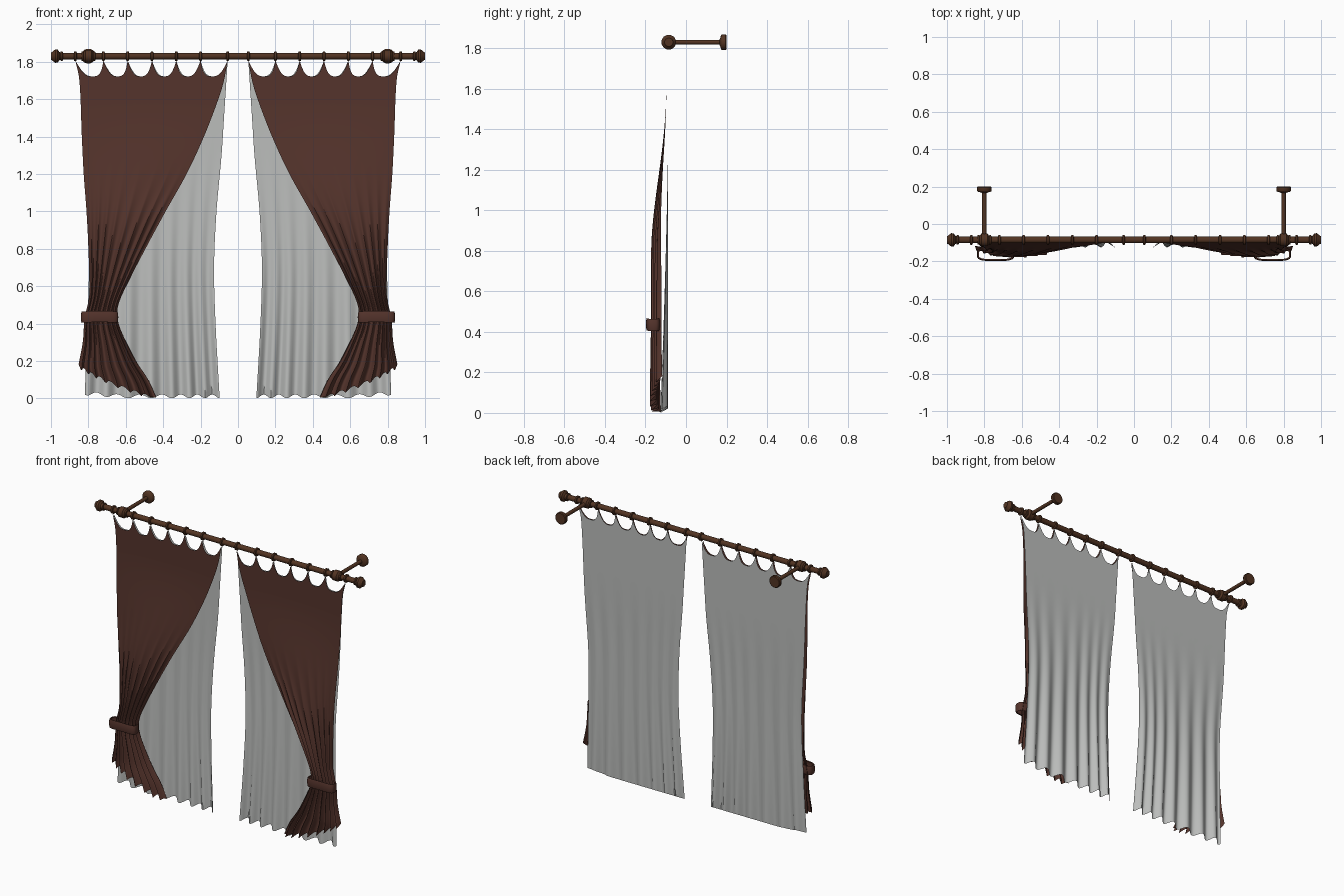
import bpy, bmesh, math
from mathutils import Matrix, Vector

if "Cube" in bpy.data.objects:
    bpy.data.objects.remove(bpy.data.objects["Cube"], do_unlink=True)


def material(name, rgb):
    m = bpy.data.materials.new(name)
    m.use_nodes = True
    m.diffuse_color = (*rgb, 1)
    bsdf = m.node_tree.nodes["Principled BSDF"]
    bsdf.inputs["Base Color"].default_value = (*rgb, 1)
    bsdf.inputs["Roughness"].default_value = 0.8
    return m


WOOD = material("dark wood", (0.085, 0.034, 0.016))
DRAPE = material("brown fabric", (0.090, 0.034, 0.025))
SHEER = material("pale grey fabric", (0.50, 0.51, 0.50))

ROD_Y, ROD_Z = -0.085, 1.83
RINGS = [0.055, 0.20, 0.33, 0.46, 0.59, 0.72, 0.87]


def finish(name, bm, mat, angle=40):
    me = bpy.data.meshes.new(name)
    bm.to_mesh(me)
    bm.free()
    ob = bpy.data.objects.new(name, me)
    bpy.context.collection.objects.link(ob)
    me.materials.append(mat)
    bpy.ops.object.select_all(action='DESELECT')
    ob.select_set(True)
    bpy.context.view_layer.objects.active = ob
    bpy.ops.object.shade_smooth_by_angle(angle=math.radians(angle))
    return ob


def lathe(name, profile, axis, origin, segments=12, mat=WOOD):
    """Turn (distance along axis, radius) pairs about an axis, with end caps."""
    bm = bmesh.new()
    rot = Vector((0, 0, 1)).rotation_difference(Vector(axis)).to_matrix().to_4x4()
    loops = []
    for t, r in profile:
        loops.append([bm.verts.new((r * math.cos(a), r * math.sin(a), t))
                      for a in (2 * math.pi * (i + 0.5) / segments for i in range(segments))])
    for a, b in zip(loops, loops[1:]):
        for i in range(segments):
            j = (i + 1) % segments
            bm.faces.new((a[i], a[j], b[j], b[i]))
    bm.faces.new(loops[0][::-1])
    bm.faces.new(loops[-1])
    bmesh.ops.transform(bm, matrix=Matrix.Translation(origin) @ rot, verts=bm.verts)
    return finish(name, bm, mat)


def smoothstep(a, b, x):
    t = min(1, max(0, (x - a) / (b - a)))
    return t * t * (3 - 2 * t)


def curve(points):
    """Smooth function through (z, x) points listed from low to high z."""
    def slope(i):
        a, b = points[max(i - 1, 0)], points[min(i + 1, len(points) - 1)]
        return (b[1] - a[1]) / (b[0] - a[0])

    def f(z):
        z = min(points[-1][0], max(points[0][0], z))
        i = 0
        while i < len(points) - 2 and z > points[i + 1][0]:
            i += 1
        (z0, x0), (z1, x1) = points[i], points[i + 1]
        h = z1 - z0
        t = (z - z0) / h
        return (x0 * (1 + 2 * t) * (1 - t) ** 2 + slope(i) * h * t * (1 - t) ** 2
                + x1 * t * t * (3 - 2 * t) + slope(i + 1) * h * t * t * (t - 1))
    return f


def panel(name, side, inner, outer, hem, depth, mat, per=16, rows=60):
    """Cloth sheet hung in swags between the rings, with shaped side edges."""
    bm = bmesh.new()
    cols = []
    for k in range(len(RINGS) - 1):
        last = k == len(RINGS) - 2
        for s in range(per + (1 if last else 0)):
            t = 0.5 - 0.5 * math.cos(math.pi * s / per)
            x = RINGS[k] + (RINGS[k + 1] - RINGS[k]) * t
            cols.append(((x - RINGS[0]) / (RINGS[-1] - RINGS[0]),
                         1.722 + 0.085 * abs(2 * t - 1) ** 3.2))
    grid = []
    for u, top in cols:
        line = []
        for r in range(rows + 1):
            z = top + (hem(u) - top) * r / rows
            a, b = inner(z), outer(z)
            line.append(bm.verts.new((side * (a + (b - a) * u), depth(u, z), z)))
        grid.append(line)
    for a, b in zip(grid, grid[1:]):
        for r in range(rows):
            q = (a[r], a[r + 1], b[r + 1], b[r])
            bm.faces.new(q if side > 0 else q[::-1])
    return finish(name, bm, mat, 60)


# Edge lines of the gathered drape and of the straight sheer
drape_inner = curve([(0, .435), (.1, .48), (.2, .545), (.35, .62), (.43, .645), (.5, .64), (.6, .598),
                     (.8, .495), (1, .387), (1.2, .275), (1.4, .182), (1.6, .105), (1.7, .075), (1.81, .055)])
drape_outer = curve([(.17, .855), (.3, .83), (.43, .82), (.55, .795), (.8, .80), (1, .81),
                     (1.2, .825), (1.4, .835), (1.7, .848), (1.81, .87)])
sheer_inner = curve([(0, .098), (.4, .12), (.7, .128), (1, .115), (1.3, .088), (1.5, .075), (1.81, .055)])
sheer_outer = curve([(0, .82), (.4, .805), (.8, .797), (1.2, .82), (1.7, .845), (1.81, .87)])


def drape_fold(u):
    return 1 - 2 * abs(math.sin(math.pi * (8 * u + 0.25 * math.sin(7 * u) + 0.3)))


def drape_depth(u, z):
    b = 1 - smoothstep(.8, 1.6, z)
    amp = .012 * (1 - smoothstep(.6, 1.3, z)) + .006 * (1 - smoothstep(.05, .4, z))
    return -.097 - b * (.046 + .026 * math.sin(math.pi * u) - .010 * u) - amp * drape_fold(u)


def sheer_fold(u):
    return math.cos(2 * math.pi * (7.5 * u + 0.35 * math.sin(5 * u)))


def sheer_depth(u, z):
    g = max(0, 1 - z / 1.4)
    return -.088 - .020 * g ** 1.4 * (1 + .9 * sheer_fold(u))


def drape_hem(u):
    return .004 + .166 * u ** 1.3 - .012 * drape_fold(u) * min(1, u * 5)


def sheer_hem(u):
    return .011 - .010 * sheer_fold(u) + .015 * smoothstep(.7, 1, u)


# Pole with its rings
lathe("curtain_pole", [(-.95, .018), (.95, .018)], (1, 0, 0), (0, ROD_Y, ROD_Z))

for side, label in ((1, "left"), (-1, "right")):
    ax = (side, 0, 0)
    # Turned finial on the pole end
    lathe(label + "_finial",
          [(.935, .018), (.938, .026), (.947, .026), (.950, .021), (.955, .022), (.964, .036),
           (.977, .037), (.990, .027), (.993, .023), (1.0, .021)], ax, (0, ROD_Y, ROD_Z))
    # Wall bracket: collar on the pole, arm and wall plate
    lathe(label + "_bracket_collar",
          [(.762, .018), (.764, .026), (.772, .027), (.775, .023), (.784, .035), (.816, .035),
           (.825, .023), (.828, .027), (.836, .026), (.838, .018)], ax, (0, ROD_Y, ROD_Z))
    lathe(label + "_bracket_arm", [(0, .012), (.27, .012)], (0, 1, 0), (side * .8, ROD_Y, ROD_Z))
    lathe(label + "_wall_plate",
          [(.165, .012), (.170, .024), (.173, .036), (.178, .040), (.196, .040), (.20, .036)],
          (0, 1, 0), (side * .8, 0, ROD_Z), 16)
    for n, x in enumerate(RINGS):
        lathe(f"{label}_curtain_ring_{n + 1}", [(-.008, .019), (-.005, .027), (.005, .027), (.008, .019)],
              ax, (side * x, ROD_Y, ROD_Z))

    # Sheer behind, tied drape in front
    panel(label + "_sheer", side, sheer_inner, sheer_outer, sheer_hem, sheer_depth, SHEER)
    panel(label + "_drape", side, drape_inner, drape_outer, drape_hem, drape_depth, DRAPE)

    # Tieback band: padded flattened loop around the gathers
    bm = bmesh.new()
    loops = []
    section = [(-.008, -.027), (-.002, -.030), (.001, -.018), (.002, 0), (.001, .018), (-.002, .030), (-.008, .027)]
    for off, dz in section:
        loop = []
        for i in range(40):
            a = 2 * math.pi * i / 40
            c, s = math.cos(a), math.sin(a)
            px = math.copysign(abs(c) ** .55, c) * (.098 + off)
            py = math.copysign(abs(s) ** .55, s) * (.035 + off)
            loop.append(bm.verts.new((side * .74 + px, -.161 + py, .438 + dz - .004 * (px / .1) ** 2)))
        loops.append(loop)
    for a, b in zip(loops, loops[1:]):
        for i in range(40):
            j = (i + 1) % 40
            bm.faces.new((a[i], a[j], b[j], b[i]))
    finish(label + "_tieback", bm, DRAPE, 50)
